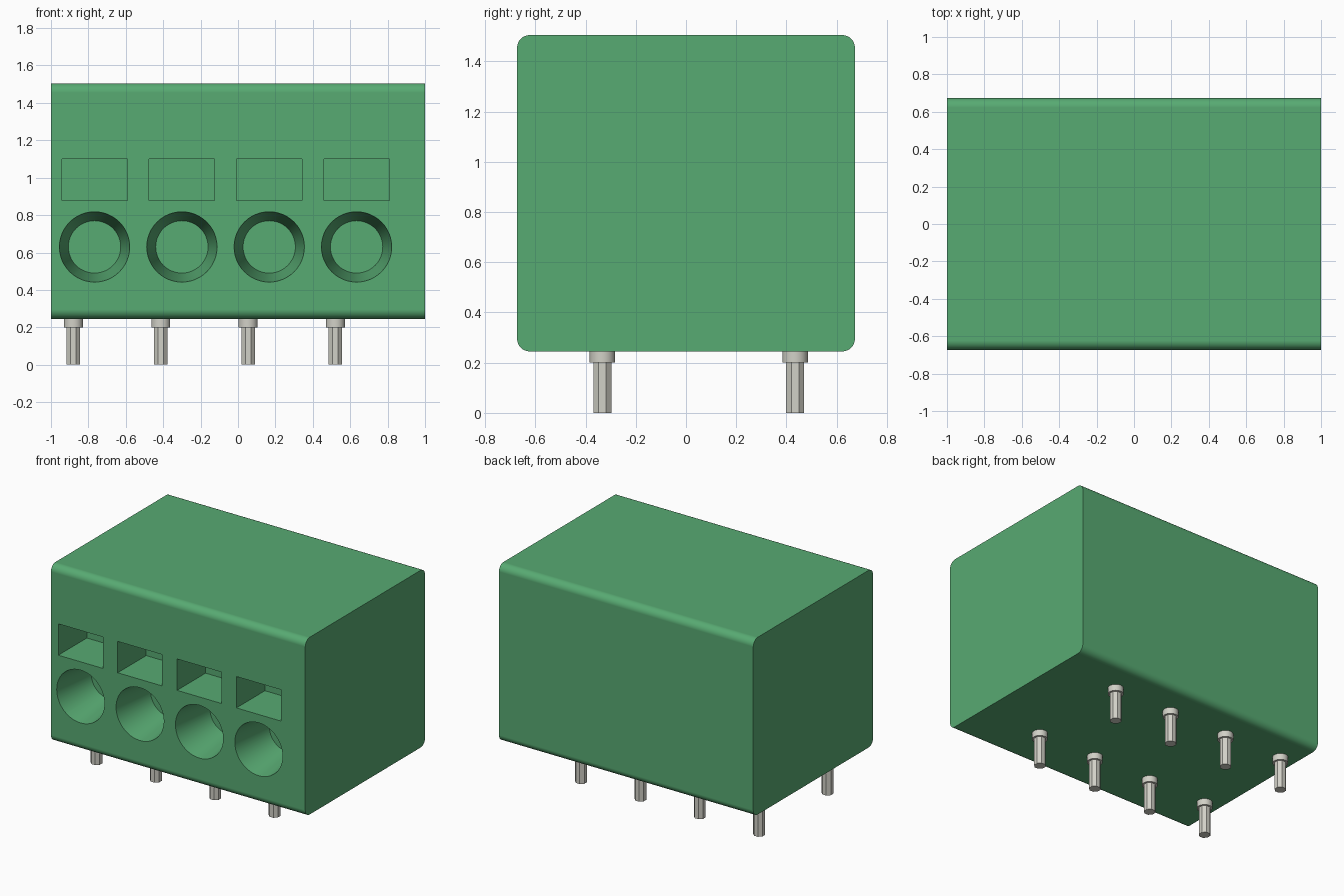
import bpy, bmesh, math
from mathutils import Matrix

if "Cube" in bpy.data.objects:
    bpy.data.objects.remove(bpy.data.objects["Cube"], do_unlink=True)


def make_material(name, rgb):
    m = bpy.data.materials.new(name)
    m.use_nodes = True
    color = (*rgb, 1.0)
    m.diffuse_color = color
    m.node_tree.nodes["Principled BSDF"].inputs["Base Color"].default_value = color
    return m


GREEN = make_material("green plastic", (0.097, 0.405, 0.170))
METAL = make_material("pale grey metal", (0.64, 0.635, 0.57))

PITCH = 0.467
POLES = 4
FRONT, BACK = -0.673, 0.673
BOTTOM, TOP = 0.245, 1.505
CAVITY = 0.32


def finish(name, bm, material):
    mesh = bpy.data.meshes.new(name)
    bmesh.ops.recalc_face_normals(bm, faces=bm.faces)
    bm.to_mesh(mesh)
    bm.free()
    mesh.materials.append(material)
    obj = bpy.data.objects.new(name, mesh)
    bpy.context.collection.objects.link(obj)
    return obj


def select(obj):
    bpy.ops.object.select_all(action="DESELECT")
    obj.select_set(True)
    bpy.context.view_layer.objects.active = obj


def add_box(bm, x0, x1, y0, y1, z0, z1):
    size = Matrix.Diagonal((x1 - x0, y1 - y0, z1 - z0, 1))
    place = Matrix.Translation(((x0 + x1) / 2, (y0 + y1) / 2, (z0 + z1) / 2))
    return bmesh.ops.create_cube(bm, size=1, matrix=place @ size)["verts"]


def add_cylinder(bm, x, y, z0, z1, radius, sides):
    turn = Matrix.Rotation(math.pi / sides, 4, "Z")
    place = Matrix.Translation((x, y, (z0 + z1) / 2))
    bmesh.ops.create_cone(bm, cap_ends=True, segments=sides, radius1=radius,
                          radius2=radius, depth=z1 - z0, matrix=place @ turn)


# Housing block, rounded along its four long edges
bm = bmesh.new()
add_box(bm, -1, 1, FRONT, BACK, BOTTOM, TOP)
long_edges = [e for e in bm.edges
              if abs(e.verts[0].co.x - e.verts[1].co.x) > 1]
bmesh.ops.bevel(bm, geom=long_edges, offset=0.05, segments=8,
                profile=0.5, affect="EDGES")
housing = finish("housing", bm, GREEN)

# Release slots and tapered wire entries, cut into the front
bm = bmesh.new()
lip = 0.02
slope = (0.188 - 0.14) / CAVITY
for i in range(POLES):
    x = -0.767 + i * PITCH
    add_box(bm, x - 0.175, x + 0.175, FRONT - lip, FRONT + CAVITY, 0.877, 1.1)
    place = Matrix.Translation((x, FRONT + (CAVITY - lip) / 2, 0.63))
    bmesh.ops.create_cone(bm, cap_ends=True, segments=48,
                          radius1=0.188 + slope * lip, radius2=0.14,
                          depth=CAVITY + lip,
                          matrix=place @ Matrix.Rotation(-math.pi / 2, 4, "X"))
cutter = finish("entry_cutter", bm, GREEN)
cutter.hide_render = True

select(housing)
cut = housing.modifiers.new("entries", "BOOLEAN")
cut.operation = "DIFFERENCE"
cut.solver = "EXACT"
cut.object = cutter
bpy.ops.object.modifier_apply(modifier=cut.name)
bpy.data.objects.remove(cutter, do_unlink=True)
bpy.ops.object.shade_smooth_by_angle(angle=math.radians(30))
weighted = housing.modifiers.new("flat panels", "WEIGHTED_NORMAL")
weighted.keep_sharp = True

# Two rows of solder pins: round collar above an eight-sided leg
for row, y in (("front", -0.333), ("back", 0.435)):
    for i in range(POLES):
        x = -0.88 + i * PITCH
        bm = bmesh.new()
        add_cylinder(bm, x, y, 0.2, BOTTOM + 0.01, 0.051, 32)
        collar = finish(f"{row}_pin_collar_{i + 1}", bm, METAL)
        select(collar)
        bpy.ops.object.shade_smooth_by_angle(angle=math.radians(30))
        bm = bmesh.new()
        add_cylinder(bm, x, y, 0, 0.21, 0.039, 8)
        finish(f"{row}_pin_leg_{i + 1}", bm, METAL)
